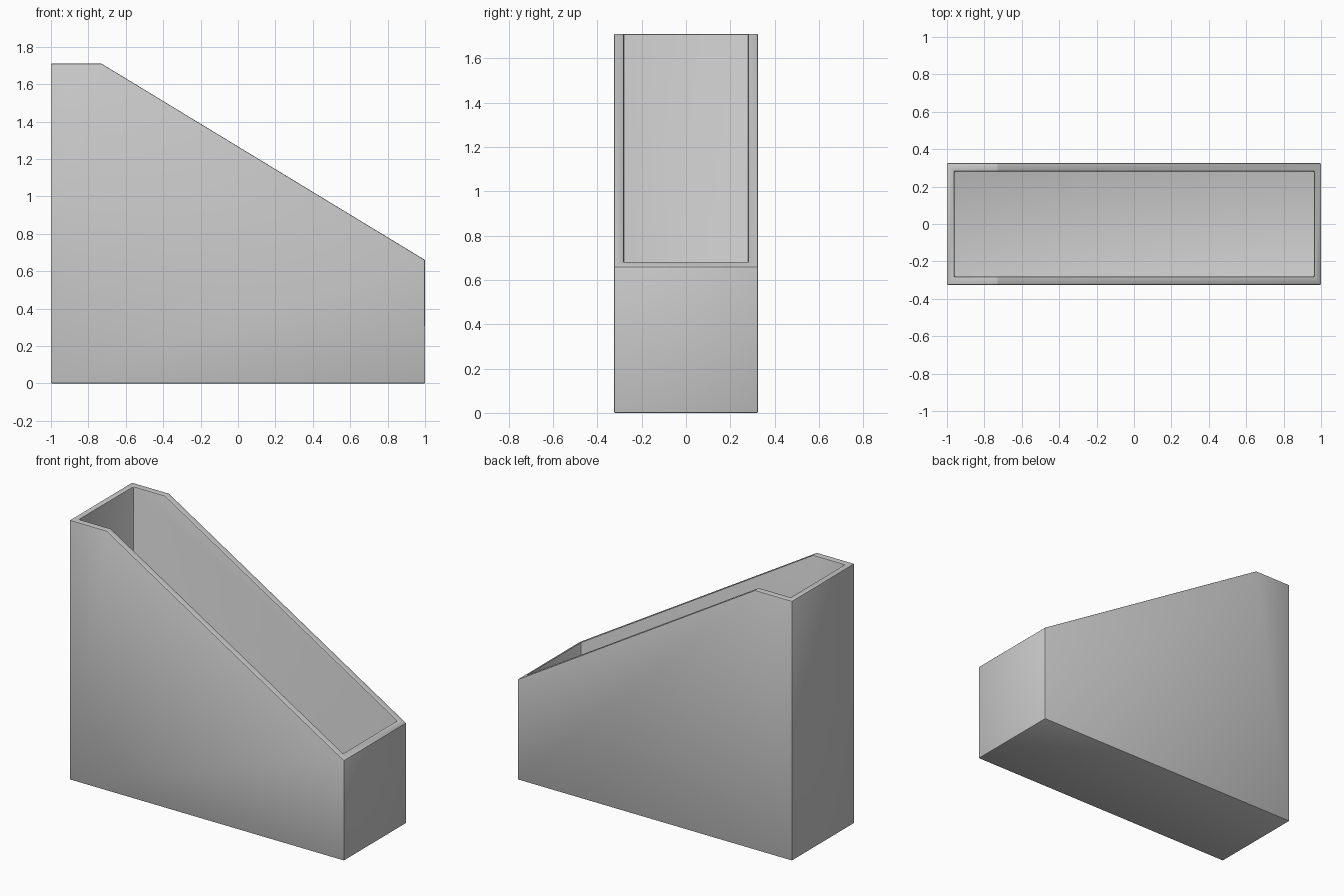
import bpy, bmesh, math

if "Cube" in bpy.data.objects:
    bpy.data.objects.remove(bpy.data.objects["Cube"])


def prism(name, profile, half_width):
    """Extrude an x-z profile symmetrically along y."""
    bm = bmesh.new()
    face = bm.faces.new([bm.verts.new((x, -half_width, z)) for x, z in profile])
    ext = bmesh.ops.extrude_face_region(bm, geom=[face])
    verts = [g for g in ext["geom"] if isinstance(g, bmesh.types.BMVert)]
    bmesh.ops.translate(bm, verts=verts, vec=(0, 2 * half_width, 0))
    bmesh.ops.recalc_face_normals(bm, faces=bm.faces)
    mesh = bpy.data.meshes.new(name)
    bm.to_mesh(mesh)
    bm.free()
    obj = bpy.data.objects.new(name, mesh)
    bpy.context.collection.objects.link(obj)
    return obj


# Outer body: tall at the back, sloping down to a low front wall
body = prism("file_holder_body",
             [(-1, 0), (1, 0), (1, 0.66), (-0.73, 1.71), (-1, 1.71)], 0.325)

# Inner cavity, open at the top
cavity = prism("cavity_cutter",
               [(-0.96, 0.04), (0.963, 0.04), (0.963, 2), (-0.96, 2)], 0.281)
cavity.hide_render = True
cavity.hide_set(True)

cut = body.modifiers.new("hollow", "BOOLEAN")
cut.operation = "DIFFERENCE"
cut.solver = "EXACT"
cut.object = cavity

# Slightly softened edges
bevel = body.modifiers.new("soft_edges", "BEVEL")
bevel.width = 0.005
bevel.segments = 2
bevel.limit_method = "ANGLE"
bevel.angle_limit = math.radians(25)

# Apply the modifiers and discard the cutter
bpy.context.view_layer.objects.active = body
body.select_set(True)
for mod in list(body.modifiers):
    bpy.ops.object.modifier_apply(modifier=mod.name)
bpy.data.objects.remove(cavity)
bpy.ops.object.shade_smooth_by_angle(angle=math.radians(30))
